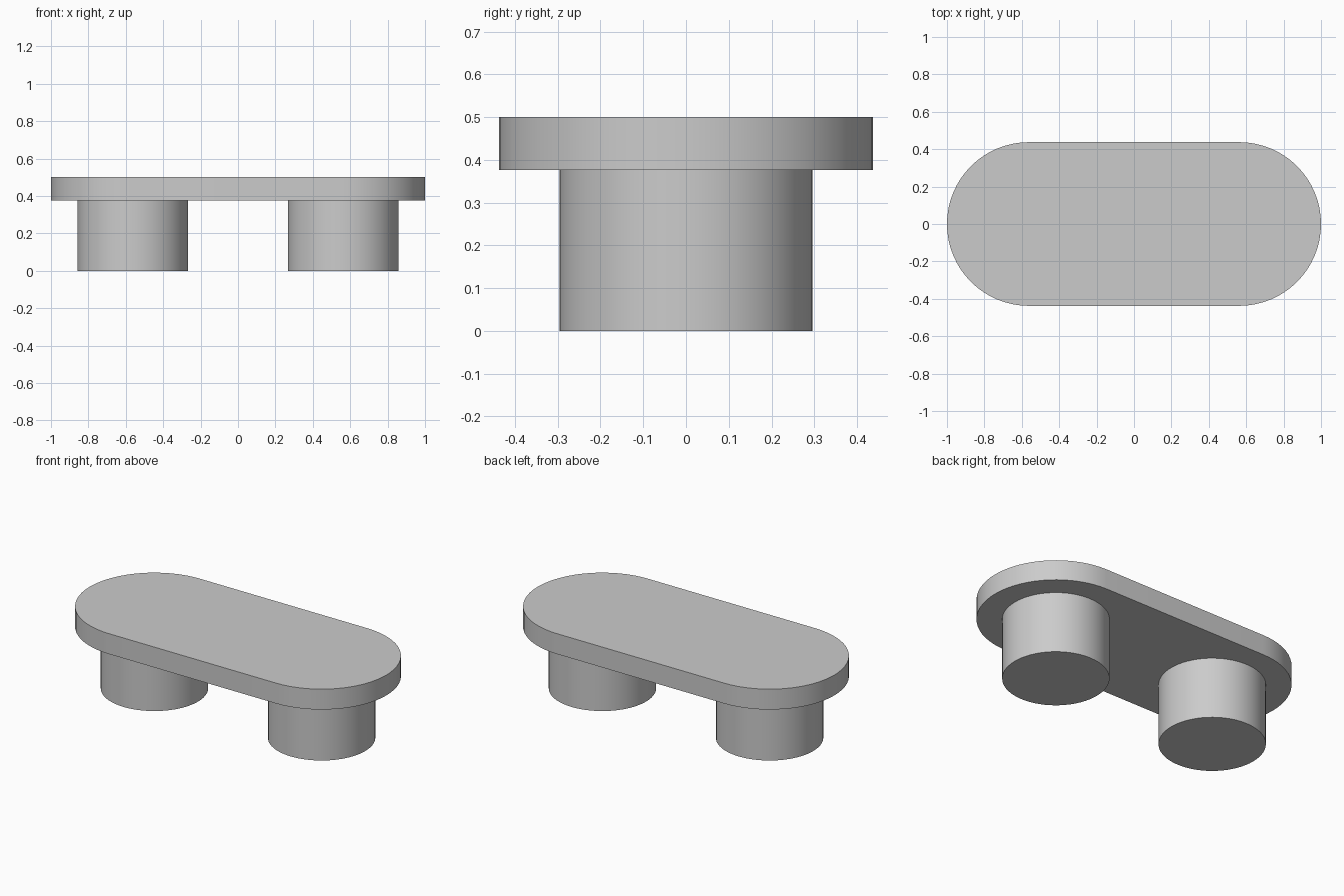
import bpy, bmesh, math

cube = bpy.data.objects.get("Cube")
if cube:
    bpy.data.objects.remove(cube, do_unlink=True)

END_X = 0.5625      # centre of each rounded end and leg
TOP_R = 0.4375
LEG_R = 0.296
UNDERSIDE, HEIGHT = 0.376, 0.5
STEPS = 32          # segments per half circle

grey = bpy.data.materials.new("plain grey")
grey.use_nodes = True
colour = (0.6, 0.6, 0.6, 1)
grey.diffuse_color = colour
grey.node_tree.nodes["Principled BSDF"].inputs["Base Color"].default_value = colour


def arc(cx, radius, start):
    """Half circle of points around (cx, 0), both ends included."""
    angles = [start + math.pi * i / STEPS for i in range(STEPS + 1)]
    return [(cx + radius * math.cos(a), radius * math.sin(a)) for a in angles]


def extrude_outline(name, outline, z0, z1):
    """Solid prism from a closed outline, smooth round its side."""
    bm = bmesh.new()
    base = bm.faces.new([bm.verts.new((x, y, z0)) for x, y in outline])
    new = bmesh.ops.extrude_face_region(bm, geom=[base], use_keep_orig=True)["geom"]
    for v in new:
        if isinstance(v, bmesh.types.BMVert):
            v.co.z = z1
    bmesh.ops.recalc_face_normals(bm, faces=bm.faces[:])
    mesh = bpy.data.meshes.new(name)
    bm.to_mesh(mesh)
    bm.free()
    mesh.materials.append(grey)
    obj = bpy.data.objects.new(name, mesh)
    bpy.context.collection.objects.link(obj)
    bpy.ops.object.select_all(action="DESELECT")
    obj.select_set(True)
    bpy.context.view_layer.objects.active = obj
    bpy.ops.object.shade_smooth_by_angle(angle=math.radians(30))
    return obj


# Stadium-shaped top
extrude_outline("table_top",
                arc(END_X, TOP_R, -math.pi / 2) + arc(-END_X, TOP_R, math.pi / 2),
                UNDERSIDE, HEIGHT)

# Round legs, one under each end
for side, x in (("left", END_X), ("right", -END_X)):
    circle = arc(x, LEG_R, 0)[:-1] + arc(x, LEG_R, math.pi)[:-1]
    extrude_outline(side + "_leg", circle, 0, UNDERSIDE)
